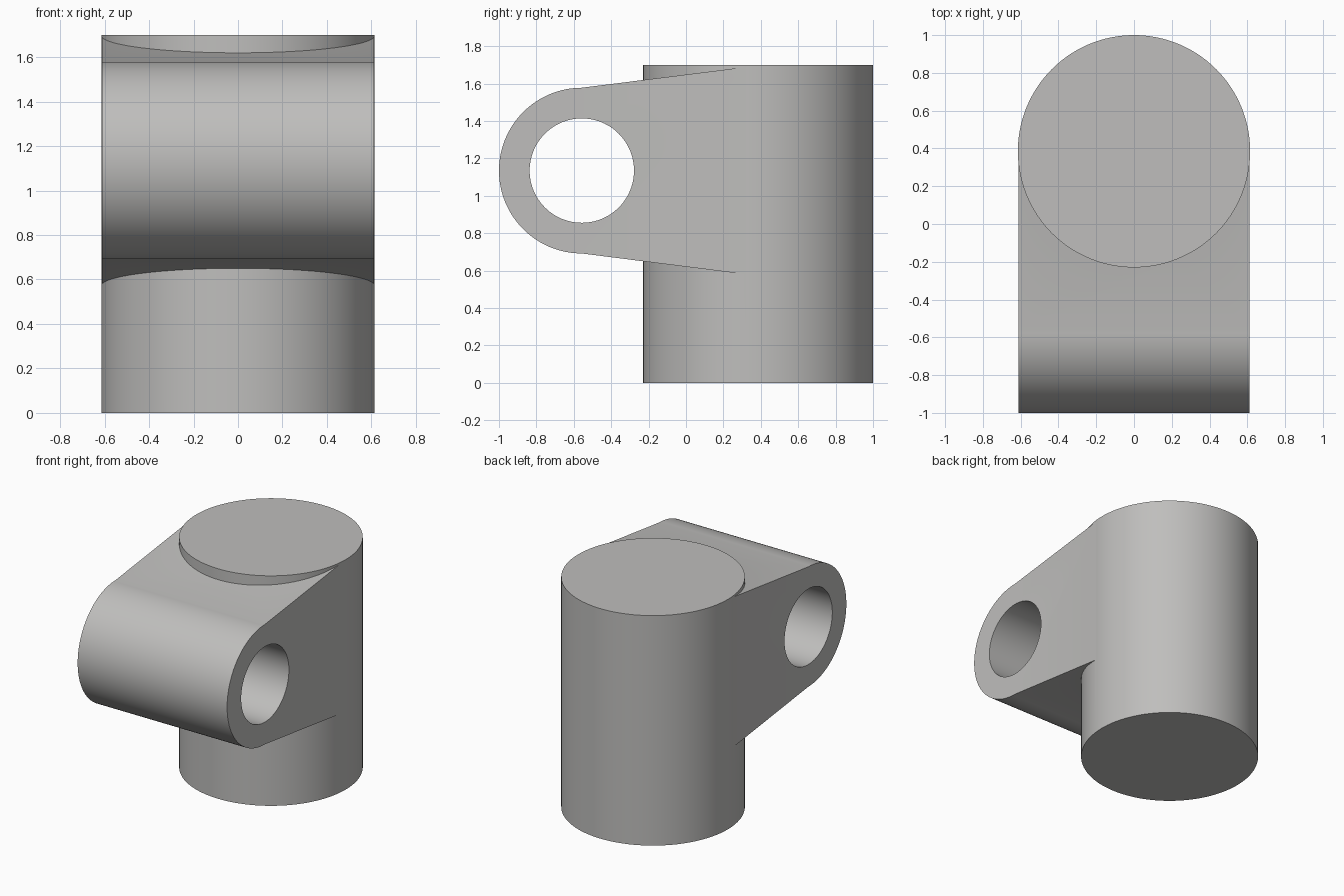
import bpy, bmesh, math
from mathutils import Matrix

if "Cube" in bpy.data.objects:
    bpy.data.objects.remove(bpy.data.objects["Cube"])

grey = bpy.data.materials.new("warm grey")
grey.diffuse_color = (0.52, 0.515, 0.505, 1)
grey.use_nodes = True
grey.node_tree.nodes["Principled BSDF"].inputs["Base Color"].default_value = grey.diffuse_color

EYE_Y, EYE_Z = -0.557, 1.135   # axis of the eye hole


def prism(name, points, height):
    """Extrude a flat outline (u, v) by height along z."""
    bm = bmesh.new()
    face = bm.faces.new([bm.verts.new((u, v, 0)) for u, v in points])
    ext = bmesh.ops.extrude_face_region(bm, geom=[face])
    verts = [g for g in ext["geom"] if isinstance(g, bmesh.types.BMVert)]
    bmesh.ops.translate(bm, verts=verts, vec=(0, 0, height))
    bmesh.ops.recalc_face_normals(bm, faces=bm.faces)
    me = bpy.data.meshes.new(name)
    bm.to_mesh(me)
    bm.free()
    me.materials.append(grey)
    ob = bpy.data.objects.new(name, me)
    bpy.context.collection.objects.link(ob)
    return ob


def arc(cu, cv, r, a0, a1, n):
    return [(cu + r * math.cos(math.radians(a0 + (a1 - a0) * i / n)),
             cv + r * math.sin(math.radians(a0 + (a1 - a0) * i / n))) for i in range(n + 1)]


def along_x(ob, half):
    """Turn an outline drawn in (y, z) so that it runs along x, centred."""
    turn = Matrix(((0, 0, 1), (1, 0, 0), (0, 1, 0))).to_4x4()
    ob.data.transform(Matrix.Translation((-half, 0, 0)) @ turn)


def boolean(ob, other, operation):
    mod = ob.modifiers.new(operation, 'BOOLEAN')
    mod.operation, mod.solver, mod.object = operation, 'EXACT', other
    bpy.ops.object.select_all(action='DESELECT')
    bpy.context.view_layer.objects.active = ob
    ob.select_set(True)
    bpy.ops.object.modifier_apply(modifier=mod.name)
    bpy.data.objects.remove(other)


# upright round post
post = prism("post_with_lug", arc(0, 0.385, 0.615, 0, 360, 128)[:-1], 1.70)

# lug: rounded nose flaring towards the post
outline = arc(EYE_Y, EYE_Z, 0.443, 90, 270, 64) + [(0.385, 0.572), (0.385, 1.697)]
lug = prism("lug", outline, 1.222)
along_x(lug, 0.611)

# eye hole through the lug
cutter = prism("hole_cutter", arc(EYE_Y, EYE_Z, 0.279, 0, 360, 96)[:-1], 2)
along_x(cutter, 1)
cutter.hide_render = True

boolean(lug, cutter, 'DIFFERENCE')
boolean(post, lug, 'UNION')
bpy.ops.object.shade_smooth_by_angle(angle=math.radians(25))
